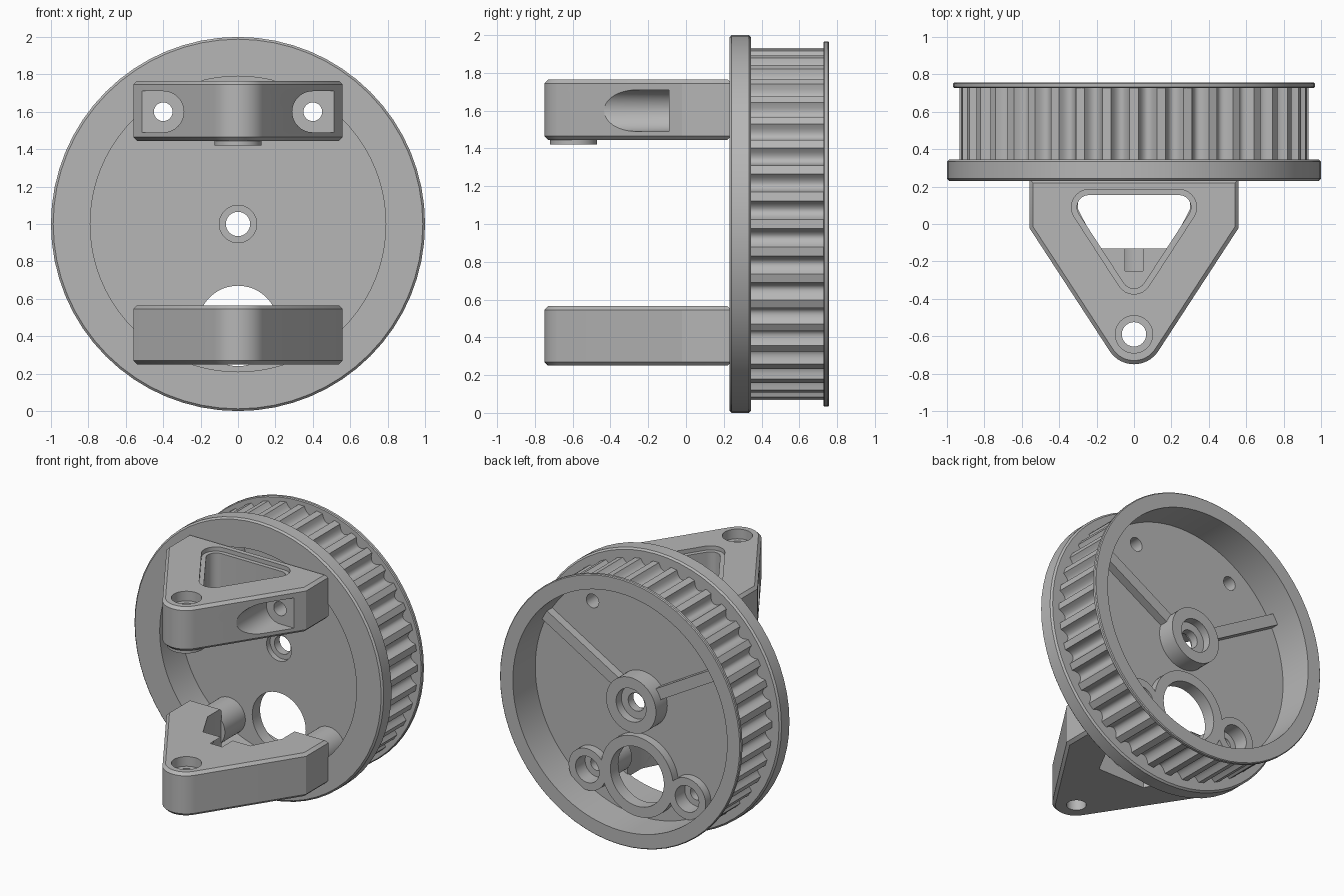
import bpy, bmesh, math
from math import sin, cos, pi, radians

old = bpy.data.objects.get("Cube")
if old:
    bpy.data.objects.remove(old, do_unlink=True)

grey = bpy.data.materials.new("plain grey")
grey.use_nodes = True
tone = (0.47, 0.47, 0.47, 1)
grey.diffuse_color = tone
grey.node_tree.nodes["Principled BSDF"].inputs["Base Color"].default_value = tone


def arc(cx, cy, r, a0=0, a1=360, n=48):
    """Points on an arc; a full circle leaves out the repeated last point."""
    steps = n if a1 - a0 == 360 else n - 1
    angles = [radians(a0 + (a1 - a0) * i / steps) for i in range(n)]
    return [(cx + r * cos(a), cy + r * sin(a)) for a in angles]


def prism(name, pts, lo, hi, axis="z", bevel=0):
    """Extrude an outline along z, or along y with the outline in x and z."""
    bm = bmesh.new()

    def place(p, d):
        return (p[0], p[1], d) if axis == "z" else (p[0], d, p[1])
    a = [bm.verts.new(place(p, lo)) for p in pts]
    b = [bm.verts.new(place(p, hi)) for p in pts]
    caps = [bm.faces.new(a), bm.faces.new(b)]
    for i in range(len(pts)):
        j = (i + 1) % len(pts)
        bm.faces.new((a[i], a[j], b[j], b[i]))
    bmesh.ops.recalc_face_normals(bm, faces=bm.faces)
    if bevel:
        edges = [e for f in caps for e in f.edges]
        bmesh.ops.bevel(bm, geom=edges, offset=bevel, segments=1, affect="EDGES")
    mesh = bpy.data.meshes.new(name)
    bm.to_mesh(mesh)
    bm.free()
    mesh.materials.append(grey)
    obj = bpy.data.objects.new(name, mesh)
    bpy.context.collection.objects.link(obj)
    return obj


def disc(name, x, z, r, lo, hi, n=48, bevel=0):
    return prism(name, arc(x, z, r, n=n), lo, hi, "y", bevel)


def combine(target, tool, operation="DIFFERENCE"):
    mod = target.modifiers.new("combine", "BOOLEAN")
    mod.operation, mod.solver, mod.object = operation, "EXACT", tool
    bpy.context.view_layer.objects.active = target
    bpy.ops.object.modifier_apply(modifier=mod.name)
    bpy.data.objects.remove(tool, do_unlink=True)


def cut(target, *tools):
    for tool in tools:
        combine(target, tool)


def add(target, *tools):
    for tool in tools:
        combine(target, tool, "UNION")


# Toothed drum: narrow ridges with rounded grooves between them
TEETH = 40
outline = []
for t in range(TEETH):
    for i in range(9):
        s = i / 8
        a = 2 * pi * (t + 0.16 + 0.68 * s) / TEETH
        r = 0.932 - 0.05 * max(0, sin(pi * s)) ** 0.7
        outline.append((r * cos(a), 1 + r * sin(a)))
wheel = prism("toothed_wheel", outline, 0.3, 0.74, "y")
cut(wheel, disc("front_recess", 0, 1, 0.79, 0.1, 0.47, 96),
    disc("back_recess", 0, 1, 0.86, 0.5, 0.9, 96))

# Hub, ribs and screw bosses on the web
for angle in (30, 150):
    a = radians(angle)
    corners = [(0, -1), (0.87, -1), (0.87, 1), (0, 1)]
    pts = [(u * cos(a) - v * 0.04 * sin(a), 1 + u * sin(a) + v * 0.04 * cos(a))
           for u, v in corners]
    add(wheel, prism("rib", pts, 0.48, 0.56, "y"))
add(wheel, disc("hole_collar", 0, 0.455, 0.29, 0.485, 0.56),
    disc("hub", 0, 1, 0.2, 0.48, 0.63))
for x in (-0.4, 0.4):
    add(wheel, disc("back_boss", x, 0.4, 0.15, 0.483, 0.56))
    for z in (0.4, 1.6):
        add(wheel, disc("front_boss", x, z, 0.13, 0.235, 0.49))

# Holes through the web
cut(wheel, disc("large_hole", 0, 0.455, 0.215, 0.1, 0.9),
    disc("axle_hole", 0, 1, 0.065, 0.1, 0.9),
    disc("axle_front_sink", 0, 1, 0.1, 0.1, 0.51),
    disc("axle_back_sink", 0, 1, 0.12, 0.57, 0.9))
for x in (-0.4, 0.4):
    cut(wheel, disc("screw_sink", x, 0.4, 0.095, 0.45, 0.9))
    for z in (0.4, 1.6):
        cut(wheel, disc("screw_hole", x, z, 0.05, 0.1, 0.9, 32))

# Front and back flanges
front_flange = disc("front_flange", 0, 1, 1, 0.23, 0.345, 64, 0.012)
cut(front_flange, disc("flange_bore", 0, 1, 0.79, 0.1, 0.5, 96))
back_flange = disc("back_flange", 0, 1, 0.967, 0.727, 0.757, 64, 0.006)
cut(back_flange, disc("flange_bore", 0, 1, 0.86, 0.6, 0.9, 96))


def triangle(grow):
    """Rounded triangular pocket outline."""
    r = 0.065 + grow
    return (arc(0.24, 0.09, r, -32, 90, 9) + arc(-0.24, 0.09, r, 90, 212, 9)
            + arc(0, -0.28, r, 212, 328, 9))


# Two pointed arms with a vertical pivot hole in the tip
arm_outline = ([(0.56, -0.02), (0.56, 0.24), (-0.56, 0.24), (-0.56, -0.02)]
               + arc(0, -0.595, 0.155, 213, 327, 17))


def make_arm(name, lo, hi):
    arm = prism(name, arm_outline, lo, hi, "z", 0.02)
    cut(arm, prism("pivot_hole", arc(0, -0.59, 0.065), lo - 0.1, hi + 0.1),
        prism("pivot_sink", arc(0, -0.59, 0.1), hi - 0.07, hi + 0.1))
    return arm


upper_arm = make_arm("upper_arm", 1.445, 1.765)
cut(upper_arm, prism("pocket", triangle(0), 1.3, 1.9),
    prism("pocket_ledge", triangle(0.03), 1.735, 1.9),
    prism("pocket_ledge", triangle(0.03), 1.3, 1.475))
for side in (-1, 1):
    # Open-sided screw seats on the sloping faces
    seat = [(side * x, z) for x, z in
            [(0.53, 1.49), (0.53, 1.71)] + arc(0.4, 1.6, 0.11, 90, 270, 17)]
    cut(upper_arm, prism("screw_seat", seat, -0.8, -0.09, "y"),
        disc("screw_hole", side * 0.4, 1.6, 0.05, -0.8, 0.5, 32))

# Thin washer ring under the upper tip
pivot_ring = prism("pivot_ring", arc(0, -0.595, 0.125), 1.42, 1.45)
cut(pivot_ring, prism("pivot_hole", arc(0, -0.59, 0.065), 1.3, 1.5))

# Lower arm is open at the back, with a bore towards the tip
lower_arm = make_arm("lower_arm", 0.25, 0.565)
notch = [(0.19, -0.13), (0.3, 0.08), (0.3, 0.4),
         (-0.3, 0.4), (-0.3, 0.08), (-0.19, -0.13)]
cut(lower_arm, prism("notch", notch, 0.1, 0.7),
    disc("motor_bore", 0, 0.455, 0.215, -0.13, 0.5),
    disc("shaft_bore", 0, 0.455, 0.12, -0.25, 0.1))

# Smooth the round surfaces and keep the edges sharp
for obj in (wheel, front_flange, back_flange, upper_arm, pivot_ring, lower_arm):
    bpy.ops.object.select_all(action="DESELECT")
    obj.select_set(True)
    bpy.context.view_layer.objects.active = obj
    bpy.ops.object.shade_smooth_by_angle(angle=radians(30))
